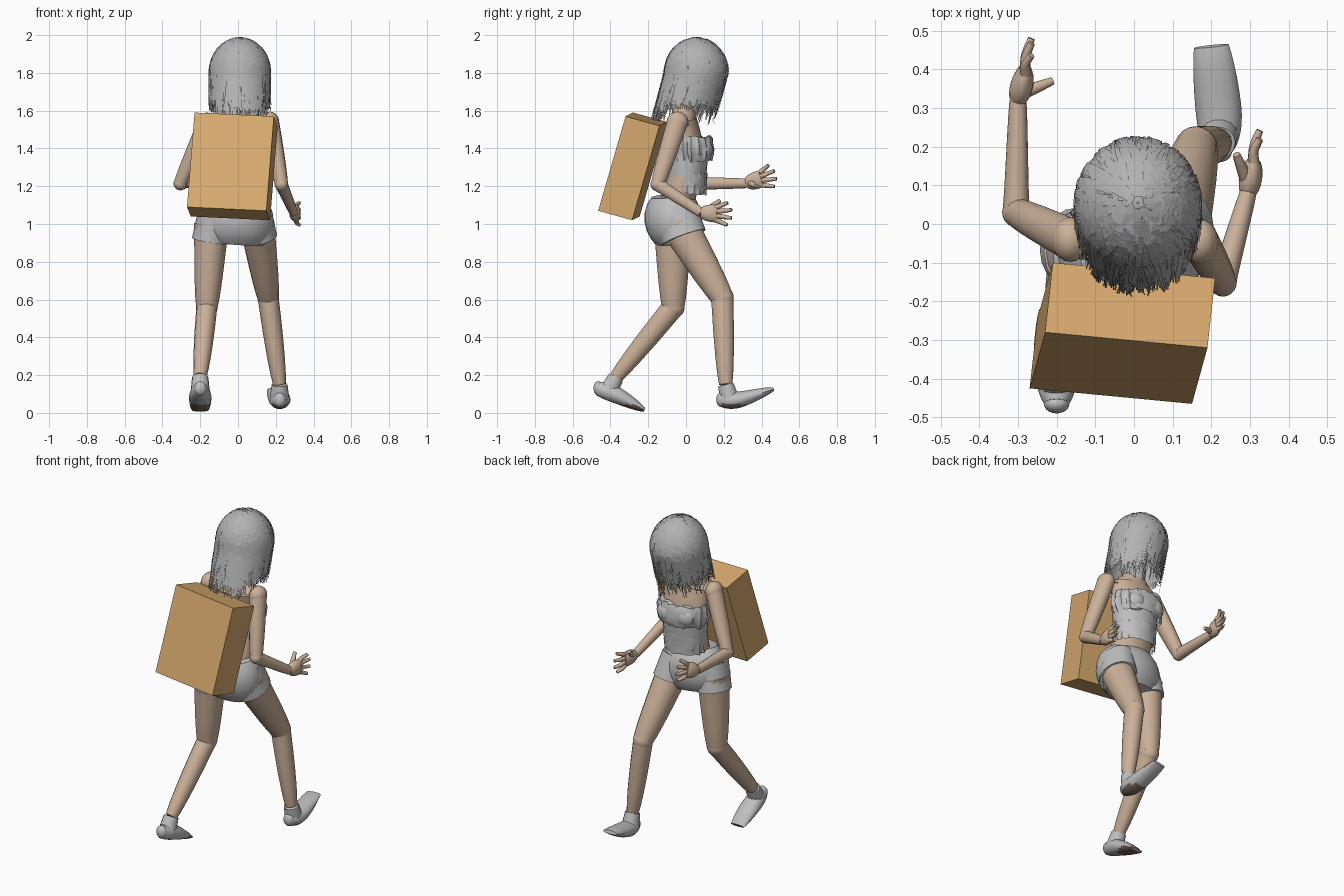
import bpy, bmesh, math, random
from mathutils import Vector, Matrix

random.seed(4)
cube = bpy.data.objects.get("Cube")
if cube:
    bpy.data.objects.remove(cube)


def material(name, *rgb):
    mat = bpy.data.materials.new(name)
    mat.use_nodes = True
    mat.diffuse_color = (*rgb, 1)
    mat.node_tree.nodes["Principled BSDF"].inputs["Base Color"].default_value = (*rgb, 1)
    return mat


SKIN = material("skin", .6, .44, .32)
CLOTH = material("grey cloth", .52, .52, .52)
HAIR = material("grey hair", .45, .45, .45)
CARTON = material("cardboard", .68, .4, .16)
SOLE = material("dark sole", .2, .14, .11)


def finish(name, bm, *mats, smooth=True):
    mesh = bpy.data.meshes.new(name)
    bm.to_mesh(mesh)
    bm.free()
    part = bpy.data.objects.new(name, mesh)
    bpy.context.collection.objects.link(part)
    for mat in mats:
        mesh.materials.append(mat)
    if smooth:
        bpy.ops.object.select_all(action='DESELECT')
        part.select_set(True)
        bpy.context.view_layer.objects.active = part
        bpy.ops.object.shade_smooth_by_angle(angle=math.radians(45))


def smooth_path(joints, steps):
    """Catmull-Rom samples through the joints."""
    points = [Vector(joint) for joint in joints]
    points = [points[0], *points, points[-1]]
    path = []
    for a, b, c, d in zip(points, points[1:], points[2:], points[3:]):
        for step in range(steps):
            t = step / steps
            path.append(b + ((c - a) * t + (2 * a - 5 * b + 4 * c - d) * t * t
                             + (3 * b - a - 3 * c + d) * t ** 3) / 2)
    return path + [points[-1]]


def skin_rings(bm, rings):
    for upper, lower in zip(rings, rings[1:]):
        for j in range(len(upper)):
            corners = upper[j], upper[j - 1], lower[j - 1], lower[j]
            bm.faces.new(corners[::-1])


def loft_mesh(joints, width, depth=None, swell=0, sides=14, pleat=0):
    """Elliptical tube: half width and depth run from start to end, swelling midway.
    A pleat pushes alternate columns in and out and leaves the ends open."""
    depth = depth or width
    path = smooth_path(joints, 6)
    last = len(path) - 1
    bm = bmesh.new()
    rings = []
    for i, point in enumerate(path):
        t = i / last
        along = (path[min(i + 1, last)] - path[max(i - 1, 0)]).normalized()
        side = Vector((1, 0, 0))
        side = (side - along * side.dot(along)).normalized()
        bulge = swell * math.sin(math.pi * t)
        a, b = (start + (end - start) * t + bulge for start, end in (width, depth))
        ring = []
        for j in range(sides):
            angle = math.tau * j / sides
            fold = 1 + pleat * ((-1) ** j + random.uniform(-1, 1))
            offset = side * a * math.cos(angle) + along.cross(side) * b * math.sin(angle)
            ring.append(bm.verts.new(point + offset * fold))
            ring[-1].co.z += random.uniform(-pleat, pleat) / 4
        rings.append(ring)
    skin_rings(bm, rings)
    if not pleat:
        bm.faces.new(rings[0][::-1])
        bm.faces.new(rings[-1])
    bm.normal_update()
    return bm


def loft(name, mat, *args, **options):
    finish(name, loft_mesh(*args, **options), mat)


def ball(name, mat, centre, *radii):
    bm = bmesh.new()
    bmesh.ops.create_uvsphere(bm, u_segments=20, v_segments=14, radius=1,
                              matrix=Matrix.Translation(centre) @ Matrix.Diagonal((*radii, 1)))
    finish(name, bm, mat)


# Carried box, a sheared cuboid leaning on the back
corner, across = Vector((-.23, -.28, 1.59)), Vector((.42, -.04, -.02))
inward, down = Vector((.02, .18, -.05)), Vector((-.04, -.145, -.5))
bm = bmesh.new()
bmesh.ops.create_cube(bm, size=1)
for vert in bm.verts:
    u, v, w = vert.co
    vert.co = corner + across * (u + .5) + inward * (v + .5) + down * (.5 - w)
finish("back_box", bm, CARTON, smooth=False)

# Torso, neck and head
loft("torso", SKIN, [(0, -.05, 1.1), (0, .01, 1.35), (0, -.02, 1.54)], (.12, .15), (.09, .08), sides=20)
loft("shoulders", SKIN, [(0, -.02, 1.53), (0, 0, 1.63)], (.16, .05), (.08, .05), sides=20)
loft("neck", SKIN, [(0, 0, 1.58), (.01, .06, 1.72)], (.055, .045))
loft("choker", CLOTH, [(0, .01, 1.61), (.01, .045, 1.68)], (.058, .053))
ball("head", SKIN, (.01, .085, 1.79), .085, .1, .125)
ball("nose", SKIN, (.01, .18, 1.77), .013, .02, .02)

# Strapless top with bust, ruffle and ragged hem
loft("top_body", CLOTH, [(0, 0, 1.2), (0, .015, 1.45)], (.125, .15), (.102, .11), sides=24)
for sign, side in (-1, "right"), (1, "left"):
    ball(side + "_bust", CLOTH, (sign * .063, .08, 1.395), .066, .062, .065)
loft("top_ruffle", CLOTH, [(0, .03, 1.33), (0, .025, 1.46)], (.138, .148), (.105, .105),
     swell=.014, sides=36, pleat=.035)
loft("top_hem", CLOTH, [(0, .005, 1.16), (0, .01, 1.28)], (.125, .128), (.1, .102), sides=36, pleat=.025)

# Shorts
loft("shorts_seat", CLOTH, [(0, -.08, 1.15), (-.02, -.055, .9)], (.14, .16), (.105, .1), swell=.05, sides=24)
loft("shorts_right_leg", CLOTH, [(-.12, -.08, 1.07), (-.147, -.065, .91)], (.09, .098), (.11, .108), sides=20)
loft("shorts_left_leg", CLOTH, [(.085, -.06, 1.07), (.108, -.01, .93)], (.09, .1), (.12, .12), sides=20)


def leg(side, hip, knee, ankle, heel, arch, toe):
    """Bare leg, shoe with a dark tread where it meets the ground, and its cuff."""
    loft(side + "_thigh", SKIN, [hip, knee], (.094, .057), (.106, .061), swell=.003)
    ball(side + "_knee", SKIN, knee, .057, .061, .061)
    loft(side + "_shin", SKIN, [knee, ankle], (.055, .034), (.06, .036), swell=.006)
    shoe = loft_mesh([heel, arch, toe], (.033, .045), (.038, .01), swell=.02)
    for face in shoe.faces:
        face.material_index = int(face.normal.z < -.3 and face.calc_center_median().z < .045)
    finish(side + "_shoe", shoe, CLOTH, SOLE)
    ball(side + "_heel", CLOTH, heel, .033, .025, .038)
    loft(side + "_shoe_cuff", CLOTH, [Vector(heel).lerp(Vector(arch), .5), ankle], (.052, .042))


# The right leg trails, the left steps forward
leg("right", hip=(-.14, -.07, 1), knee=(-.165, -.068, .56), ankle=(-.2, -.37, .19),
    heel=(-.2, -.465, .13), arch=(-.2, -.36, .09), toe=(-.2, -.22, .015))
leg("left", hip=(.1, -.04, 1), knee=(.16, .192, .61), ankle=(.22, .21, .15),
    heel=(.22, .185, .07), arch=(.22, .28, .07), toe=(.2, .46, .125))


def arm(side, shoulder, elbow, wrist, knuckle, thumb, tilt):
    """Arm, palm, fanned fingers and thumb."""
    inner = Vector((shoulder[0] / 2, shoulder[1], shoulder[2]))
    wrist, knuckle, thumb = Vector(wrist), Vector(knuckle), Vector(thumb)
    ball(side + "_shoulder", SKIN, shoulder, .048, .058, .055)
    loft(side + "_upper_arm", SKIN, [shoulder, elbow], (.048, .035), (.056, .037), swell=.003)
    loft(side + "_collar", SKIN, [inner, shoulder], (.05, .05), (.055, .052))
    ball(side + "_elbow", SKIN, elbow, .036, .038, .037)
    loft(side + "_forearm", SKIN, [elbow, wrist], (.035, .022), (.037, .026))
    loft(side + "_palm", SKIN, [wrist, knuckle], (.022, .017), (.028, .044), swell=.01)
    for i, finger in enumerate(("index", "middle", "ring", "little")):
        base = knuckle + Vector((0, -.01, .031 - .021 * i))
        fan = tilt + 1 - .55 * i
        tip = knuckle + Vector((.015, math.cos(fan) * .08, math.sin(fan) * .08))
        bend = (base + tip) / 2 - Vector((.008, 0, 0))
        loft(f"{side}_{finger}_finger", SKIN, [base, bend, tip], (.015, .009), sides=8)
    loft(side + "_thumb", SKIN, [wrist.lerp(knuckle, .2), thumb], (.021, .01), sides=8)


arm("right", shoulder=(-.165, -.04, 1.535), elbow=(-.305, .03, 1.215), wrist=(-.3, .32, 1.215),
    knuckle=(-.28, .4, 1.24), thumb=(-.21, .37, 1.2), tilt=.1)
arm("left", shoulder=(.17, -.045, 1.54), elbow=(.23, -.15, 1.21), wrist=(.295, .08, 1.06),
    knuckle=(.31, .165, 1.055), thumb=(.265, .18, 1.125), tilt=-.2)


def hair_point(angle, t, lift=1):
    """Dome from crown to temple as t goes to one, then a hanging curtain."""
    swing = min(t, 1) * math.pi / 2
    drop = max(t - 1, 0)
    spread = math.sin(swing) * lift
    return Vector((.01 + .156 * spread * math.cos(angle),
                   .055 - .075 * drop + .163 * spread * math.sin(angle),
                   1.8 + .178 * lift * math.cos(swing) - .27 * drop))


# Hair shell, open at the face and underneath
bm = bmesh.new()
skin_rings(bm, [[bm.verts.new(hair_point(math.tau * j / 36, .01 + i / 10)) for j in range(36)]
                for i in range(17)])
bm.normal_update()
bmesh.ops.reverse_faces(bm, faces=bm.faces)
opening = [face for face in bm.faces
           if (mid := face.calc_center_median()).y > .08 and abs(mid.x) < .075 and mid.z < 1.8]
bmesh.ops.delete(bm, geom=opening, context='FACES')
finish("hair_shell", bm, HAIR)

# Loose strands as tapering ribbons over the shell, longest at the chest and nape
bm = bmesh.new()
for strand in range(800):
    angle = random.uniform(0, math.tau)
    front = math.sin(angle)
    start, end = random.uniform(.05, .7), random.uniform(1.45, 1.75)
    if front < -.6:
        end += .2
    elif front > .88 and random.random() < .5:
        end = random.uniform(.95, 1.2)
    elif front > .5:
        end += random.uniform(0, .3)
    lift, drift = random.uniform(1, 1.07), random.uniform(-.3, .3)
    half = random.uniform(.003, .011)
    previous = None
    for step in range(9):
        t = step / 8
        heading = angle + drift * t
        centre = hair_point(heading, start + (end - start) * t, lift)
        reach = Vector((-math.sin(heading), math.cos(heading), 0)) * half * (1 - .75 * t)
        pair = bm.verts.new(centre - reach), bm.verts.new(centre + reach)
        if previous:
            bm.faces.new((previous[0], pair[0], pair[1], previous[1]))
        previous = pair
finish("hair_strands", bm, HAIR, smooth=False)
